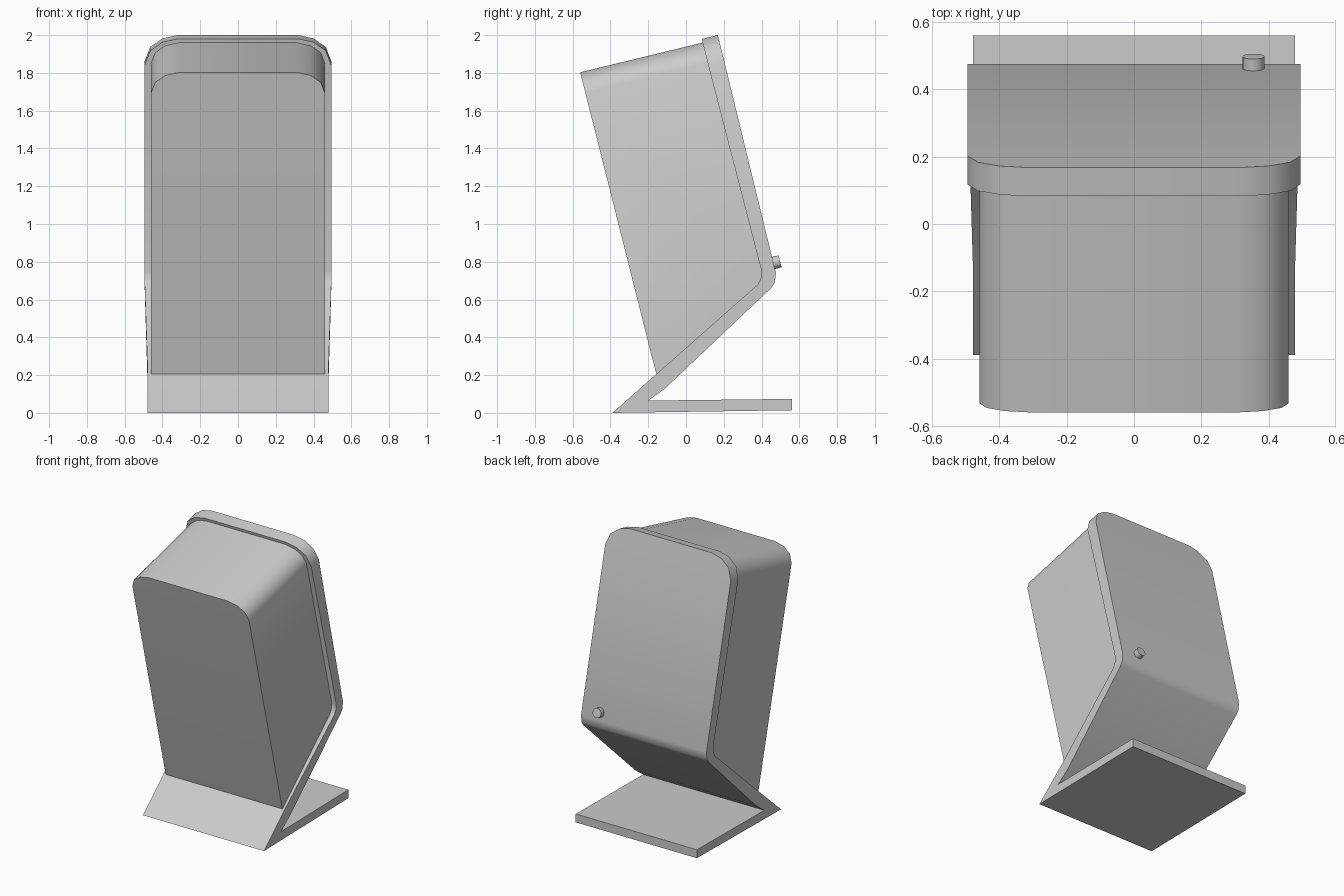
import bpy, bmesh, math
from mathutils import Vector

cube = bpy.data.objects.get("Cube")
if cube:
    bpy.data.objects.remove(cube, do_unlink=True)

grey = bpy.data.materials.new("plain_grey")
grey.use_nodes = True
colour = (0.6, 0.6, 0.6, 1)
grey.diffuse_color = colour
grey.node_tree.nodes["Principled BSDF"].inputs["Base Color"].default_value = colour

DOWN = Vector((0.242, -0.970))   # (y, z) direction down the leaning case


def finish(obj, angle=45):
    obj.data.materials.append(grey)
    bpy.ops.object.select_all(action="DESELECT")
    obj.select_set(True)
    bpy.context.view_layer.objects.active = obj
    bpy.ops.object.shade_smooth_by_angle(angle=math.radians(angle))


def loft(name, stations):
    """Skin a strip through (front yz, back yz, half width) sections."""
    bm = bmesh.new()
    rings = []
    for front, back, w in stations:
        rings.append([bm.verts.new((x, p[0], p[1])) for x, p in
                      ((-w, front), (w, front), (w, back), (-w, back))])
    for a, b in zip(rings, rings[1:]):
        for i in range(4):
            j = (i + 1) % 4
            bm.faces.new((a[i], a[j], b[j], b[i]))
    bm.faces.new(rings[0])
    bm.faces.new(rings[-1])
    bmesh.ops.recalc_face_normals(bm, faces=bm.faces)
    mesh = bpy.data.meshes.new(name)
    bm.to_mesh(mesh)
    bm.free()
    obj = bpy.data.objects.new(name, mesh)
    bpy.context.collection.objects.link(obj)
    finish(obj)


def rounded_top(front, back, corner):
    """Sections that widen down the slope to round the upper corners."""
    return [(Vector(front) + DOWN * d, Vector(back) + DOWN * d, w)
            for w, d in corner]


# Main case, sunk slightly into the stand panel
case = rounded_top((-0.56, 1.803), (0.10, 1.963),
                   [(0.31, 0), (0.385, 0.017), (0.438, 0.055), (0.46, 0.112)])
case += [((-0.165, 0.235), (0.405, 0.745), 0.46),
         ((-0.156, 0.205), (0.385, 0.675), 0.46)]
loft("case", case)

# One folded sheet: back panel, bend, sloping leg and foot
stand = rounded_top((0.083, 1.98), (0.168, 2.0),
                    [(0.32, 0), (0.40, 0.018), (0.465, 0.065), (0.495, 0.145)])
stand += [((0.40, 0.75), (0.476, 0.74), 0.495),
          ((0.396, 0.712), (0.47, 0.69), 0.495),
          ((0.38, 0.68), (0.45, 0.66), 0.494),
          ((-0.155, 0.207), (-0.11, 0.13), 0.478),
          ((-0.39, 0.0), (-0.20, 0.065), 0.478),
          ((0.56, 0.014), (0.56, 0.074), 0.478)]
loft("folded_stand", stand)

# Small round button on the back panel
axis = Vector((0, 0.970, 0.242))
bpy.ops.mesh.primitive_cylinder_add(
    vertices=16, radius=0.033, depth=0.06, location=(0.355, 0.469, 0.795),
    rotation=axis.to_track_quat("Z", "X").to_euler())
button = bpy.context.object
button.name = "back_button"
finish(button)
